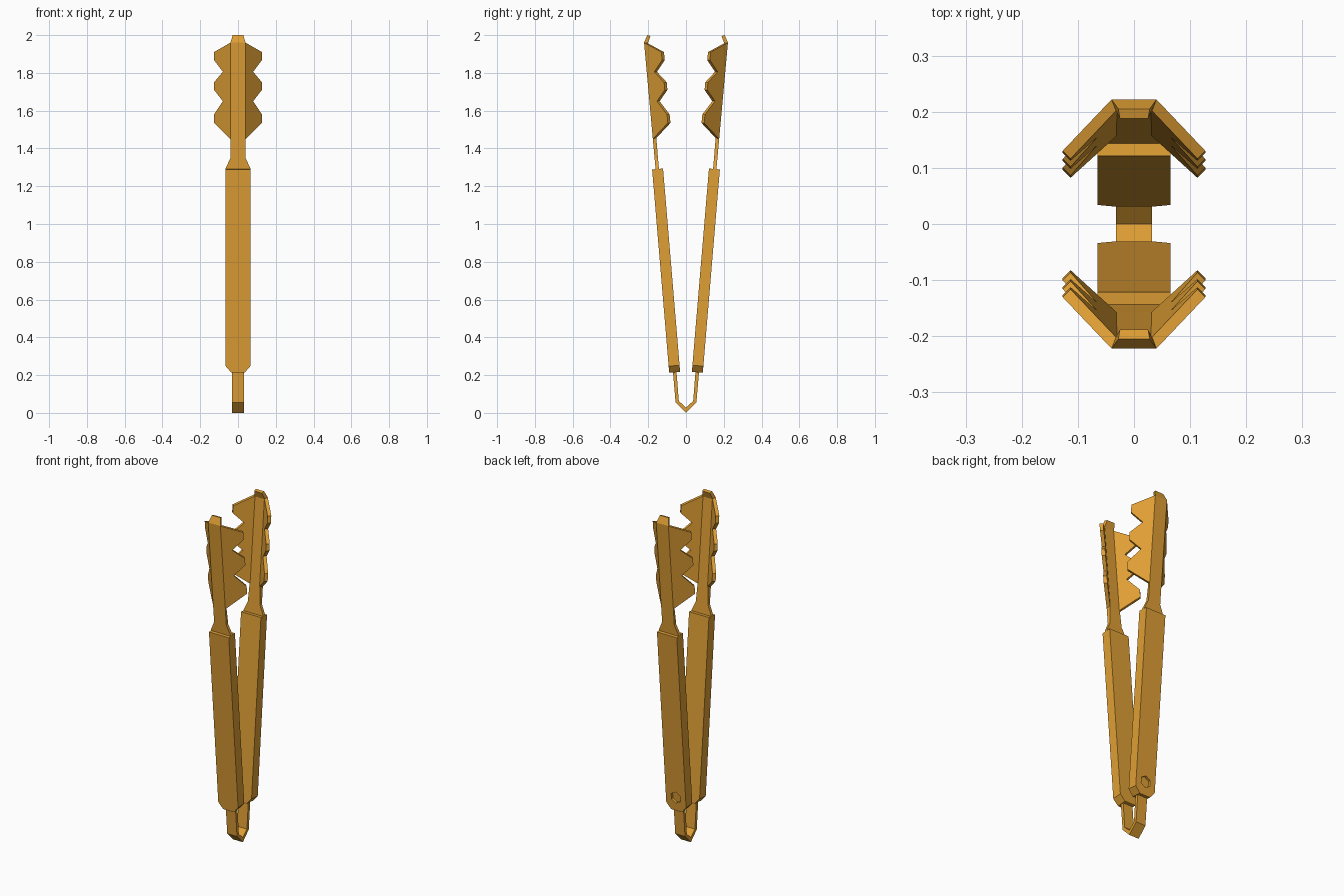
import bpy, bmesh, math
from mathutils import Vector, Matrix

if "Cube" in bpy.data.objects:
    bpy.data.objects.remove(bpy.data.objects["Cube"])

COLOUR = (0.74, 0.345, 0.035, 1)
brass = bpy.data.materials.new("golden brass")
brass.use_nodes = True
brass.diffuse_color = COLOUR
brass.node_tree.nodes["Principled BSDF"].inputs["Base Color"].default_value = COLOUR


def finish(name, bm):
    bmesh.ops.recalc_face_normals(bm, faces=bm.faces)
    mesh = bpy.data.meshes.new(name)
    bm.to_mesh(mesh)
    bm.free()
    mesh.materials.append(brass)
    obj = bpy.data.objects.new(name, mesh)
    bpy.context.scene.collection.objects.link(obj)
    return obj


def prism(name, outline, offset, mirror):
    """Solid made by moving a flat outline along an offset."""
    bm = bmesh.new()
    face = bm.faces.new([bm.verts.new(p) for p in outline])
    new = bmesh.ops.extrude_face_region(bm, geom=[face], use_keep_orig=True)["geom"]
    bmesh.ops.translate(bm, vec=offset, verts=[v for v in new if isinstance(v, bmesh.types.BMVert)])
    bmesh.ops.transform(bm, matrix=mirror, verts=bm.verts)
    return finish(name, bm)


def strip(name, stations, mirror):
    """Bent metal band; each station is outer y, z, inner y, z, outer and inner half width."""
    bm = bmesh.new()
    rings = []
    for yo, zo, yi, zi, wo, wi in stations:
        rings.append([bm.verts.new(p) for p in
                      ((-wo, yo, zo), (wo, yo, zo), (wi, yi, zi), (-wi, yi, zi))])
    for a, b in zip(rings, rings[1:]):
        for i in range(4):
            j = (i + 1) % 4
            bm.faces.new((a[i], a[j], b[j], b[i]))
    bm.faces.new(rings[0])
    bm.faces.new(rings[-1])
    bmesh.ops.transform(bm, matrix=mirror, verts=bm.verts)
    return finish(name, bm)


def blade_y(z):
    return 0.222 - 0.091 * (1.96 - z)


# Handle frame: leans outward, its length running along local z
lean = Matrix.Translation((0, 0.06, 0.215)) @ Matrix.Rotation(-math.atan(0.084), 4, "X")
half = [(0.035, 0), (0.065, 0.035), (0.065, 1.08)]
handle_outline = [lean @ Vector((x, -0.029, z)) for x, z in half]
handle_outline += [lean @ Vector((-x, -0.029, z)) for x, z in reversed(half)]
handle_depth = lean.to_3x3() @ Vector((0, 0.058, 0))

# Toothed edge of a gripping wing
teeth = [(0.04, 1.96), (0.127, 1.91), (0.127, 1.868), (0.08, 1.806),
         (0.127, 1.75), (0.127, 1.71), (0.08, 1.65),
         (0.127, 1.58), (0.127, 1.535), (0.04, 1.45)]

for side, sy in (("front", -1), ("back", 1)):
    mirror = Matrix.Diagonal((1, sy, 1, 1))

    # Spring at the foot
    strip(side + "_spring", [
        (0, 0, 0, 0.028, 0.032, 0.032),
        (0.055, 0.055, 0.038, 0.063, 0.032, 0.032),
        (0.071, 0.24, 0.052, 0.24, 0.032, 0.032)], mirror)

    # Handle grip
    handle = prism(side + "_handle", handle_outline, handle_depth, mirror)

    # Blade with flared root and bent tip
    strip(side + "_blade", [
        (blade_y(1.28), 1.28, blade_y(1.28) - 0.018, 1.28, 0.065, 0.065),
        (blade_y(1.295), 1.295, blade_y(1.295) - 0.018, 1.295, 0.065, 0.065),
        (blade_y(1.35), 1.35, blade_y(1.35) - 0.018, 1.35, 0.04, 0.04),
        (blade_y(1.45), 1.45, blade_y(1.45) - 0.019, 1.45, 0.04, 0.034),
        (0.222, 1.96, 0.203, 1.955, 0.04, 0.033),
        (0.205, 2.0, 0.188, 1.995, 0.028, 0.025)], mirror)

    # Pair of toothed wings folded inward at 45 degrees
    for label, sx in (("left", 1), ("right", -1)):
        outline = [(x, blade_y(z) - (x - 0.04), z) for x, z in teeth]
        prism(f"{side}_{label}_wing", outline, (-0.014, -0.014, 0),
              Matrix.Diagonal((sx, sy, 1, 1)))

# Hexagonal recess near the foot of the back handle
ring = [lean @ Vector((0.034 * math.sin(i * math.pi / 3), 0.015,
                       0.08 + 0.034 * math.cos(i * math.pi / 3))) for i in range(6)]
cutter = prism("recess_cutter", ring, handle_depth, Matrix.Identity(4))
cutter.hide_render = True
cut = handle.modifiers.new("recess", "BOOLEAN")
cut.operation = "DIFFERENCE"
cut.solver = "EXACT"
cut.object = cutter
bpy.context.view_layer.objects.active = handle
bpy.ops.object.modifier_apply(modifier=cut.name)
bpy.data.objects.remove(cutter)
